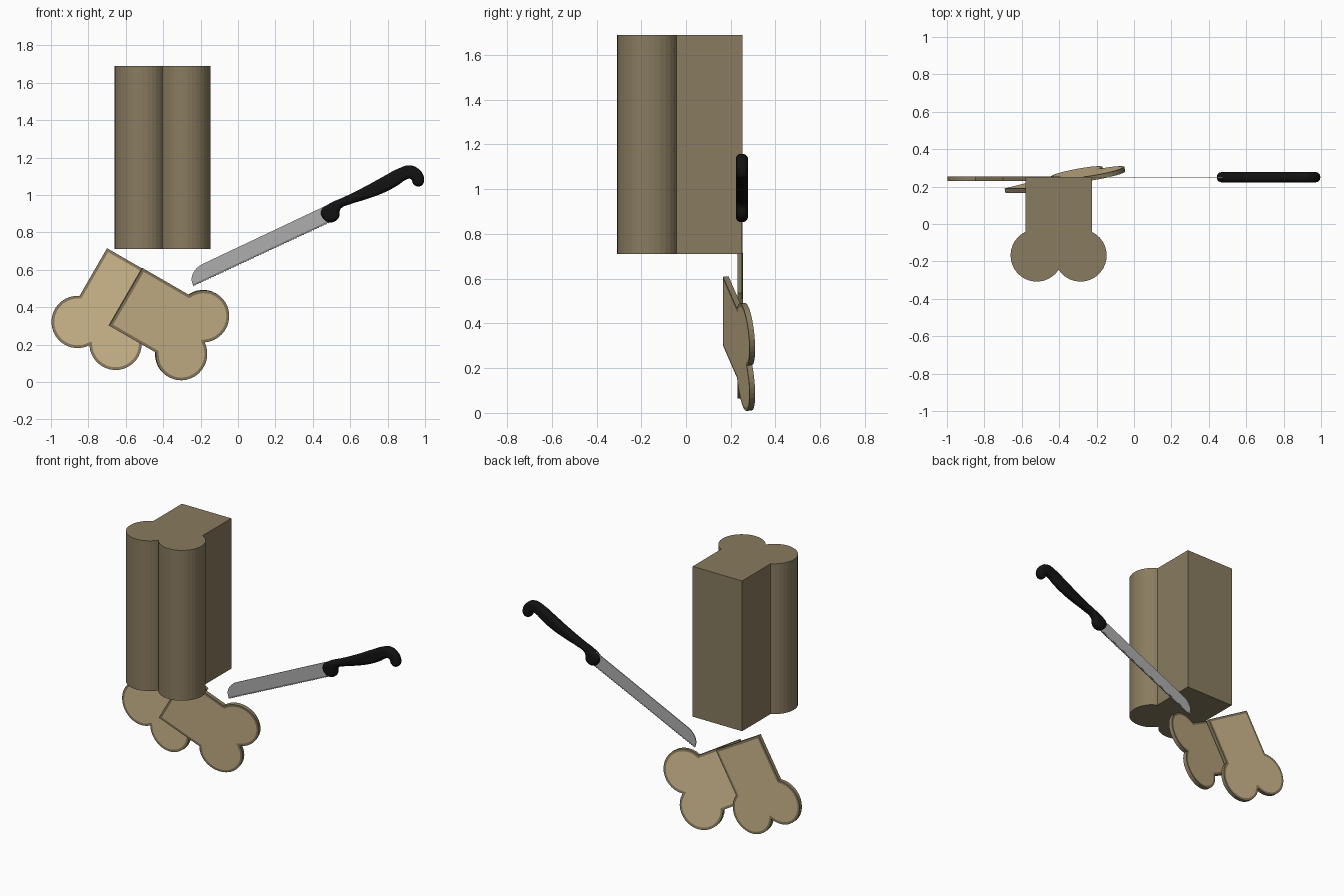
import bpy, bmesh
from math import sin, cos, radians, acos, pi
from mathutils import Matrix, Vector

cube = bpy.data.objects.get("Cube")
if cube:
    bpy.data.objects.remove(cube, do_unlink=True)


def material(name, color, rough=0.8):
    mat = bpy.data.materials.new(name)
    mat.use_nodes = True
    mat.diffuse_color = (*color, 1)
    bsdf = next(n for n in mat.node_tree.nodes if n.type == 'BSDF_PRINCIPLED')
    bsdf.inputs["Base Color"].default_value = (*color, 1)
    bsdf.inputs["Roughness"].default_value = rough
    return mat


crust = material("crust", (0.25, 0.20, 0.115))
crumb = material("crumb", (0.62, 0.48, 0.27))
steel = material("steel", (0.42, 0.42, 0.42), 0.4)
ground_steel = material("ground_steel", (0.22, 0.22, 0.22), 0.4)
black = material("black_plastic", (0.006, 0.006, 0.006), 0.5)


def frame(origin, x_axis, y_axis):
    """Placement matrix from an origin and two perpendicular axes."""
    x, y = Vector(x_axis).normalized(), Vector(y_axis).normalized()
    return Matrix.Translation(origin) @ Matrix((x, y, x.cross(y))).transposed().to_4x4()


def prism(name, outline, depth, matrix, mats, rim=0):
    """Extrude an outline along local z; a rim leaves a border round each cap."""
    bm = bmesh.new()
    base = bm.faces.new([bm.verts.new((x, y, 0)) for x, y in outline])
    ext = bmesh.ops.extrude_face_region(bm, geom=[base], use_keep_orig=True)
    top = [v for v in ext["geom"] if isinstance(v, bmesh.types.BMVert)]
    bmesh.ops.translate(bm, verts=top, vec=(0, 0, depth))
    bmesh.ops.recalc_face_normals(bm, faces=bm.faces[:])
    if rim:
        caps = [f for f in bm.faces if abs(f.normal.z) > 0.9]
        bmesh.ops.inset_region(bm, faces=caps, thickness=rim, use_even_offset=True)
        for f in caps:
            f.material_index = 1
    mesh = bpy.data.meshes.new(name)
    bm.to_mesh(mesh)
    bm.free()
    for m in mats:
        mesh.materials.append(m)
    obj = bpy.data.objects.new(name, mesh)
    obj.matrix_world = matrix
    bpy.context.collection.objects.link(obj)
    return obj


def bread_outline(steps=20):
    """Square body with two round lobes; the flat end lies on y = 0."""
    half, radius, lobe_x, lobe_y = 0.178, 0.14, 0.117, -0.42
    start = acos((half - lobe_x) / radius)
    end = acos(lobe_x / radius) - pi
    right = [(half, 0)]
    for i in range(steps + 1):
        a = start + (end - start) * i / steps
        right.append((lobe_x + radius * cos(a), lobe_y + radius * sin(a)))
    right[-1] = (0, right[-1][1])
    return right + [(-x, y) for x, y in reversed(right[:-1])]


# Bread: standing loaf and two cut slices
bread = bread_outline()
prism("loaf", bread, 0.98, frame((-0.403, 0.252, 0.71), (1, 0, 0), (0, 1, 0)), [crust])

c30, s30 = cos(radians(30)), sin(radians(30))
prism("flat_slice", bread, 0.024,
      frame((-0.546, 0.254, 0.626), (c30, 0, -s30), (s30, 0, c30)),
      [crust, crumb], rim=0.015)

lean = radians(12.3)
prism("leaning_slice", bread, 0.025,
      frame((-0.603, 0.19, 0.457), (s30, 0, c30),
            (-c30 * cos(lean), -sin(lean), s30 * cos(lean))),
      [crust, crumb], rim=0.015)

# Knife blade with a rounded tip and a serrated cutting edge
pitch = radians(25)
along, across = (cos(pitch), 0, sin(pitch)), (-sin(pitch), 0, cos(pitch))
tip = Vector((-0.24, 0.25, 0.51))
length, edge = 0.83, 0.012


def blade_frame(thickness):
    return frame(tip + Vector((0, thickness / 2, 0)), along, across)


nose = [(0.1 - 0.097 * cos(a), edge + 0.076 * sin(a))
        for a in (radians(9 * i) for i in range(11))]
prism("blade", [(length, edge)] + [(length, 0.092)] + nose[::-1],
      0.005, blade_frame(0.005), [steel])

teeth = 56
saw = [(length * i / (2 * teeth), 0.005 * (i % 2)) for i in range(2 * teeth + 1)]
prism("serrated_edge", saw + [(length, edge), (0.003, edge)],
      0.003, blade_frame(0.003), [ground_steel])

# Knife handle: rounded outline with a finger guard and a hooked end
handle_outline = [
    (0.445, 0.915), (0.475, 0.945), (0.57, 0.99), (0.68, 1.045), (0.78, 1.10),
    (0.86, 1.142), (0.92, 1.158), (0.97, 1.135), (0.995, 1.09), (0.987, 1.055),
    (0.962, 1.045), (0.936, 1.06), (0.925, 1.085), (0.895, 1.08), (0.86, 1.055),
    (0.78, 1.012), (0.68, 0.975), (0.60, 0.95), (0.548, 0.925), (0.54, 0.88),
    (0.50, 0.853), (0.455, 0.875)]
curve = bpy.data.curves.new("handle", 'CURVE')
curve.dimensions, curve.fill_mode = '2D', 'BOTH'
curve.resolution_u = 4
curve.extrude, curve.bevel_depth, curve.offset = 0.004, 0.023, -0.023
curve.bevel_resolution = 4
spline = curve.splines.new('BEZIER')
spline.bezier_points.add(len(handle_outline) - 1)
for point, (x, z) in zip(spline.bezier_points, handle_outline):
    point.co = (x, z, 0)
    point.handle_left_type = point.handle_right_type = 'AUTO'
spline.use_cyclic_u = True
curve.materials.append(black)
handle = bpy.data.objects.new("handle", curve)
handle.matrix_world = frame((0, 0.25, 0), (1, 0, 0), (0, 0, 1))
bpy.context.collection.objects.link(handle)
bpy.ops.object.select_all(action='DESELECT')
handle.select_set(True)
bpy.context.view_layer.objects.active = handle
bpy.ops.object.convert(target='MESH')
bpy.ops.object.shade_smooth_by_angle(angle=radians(40))
